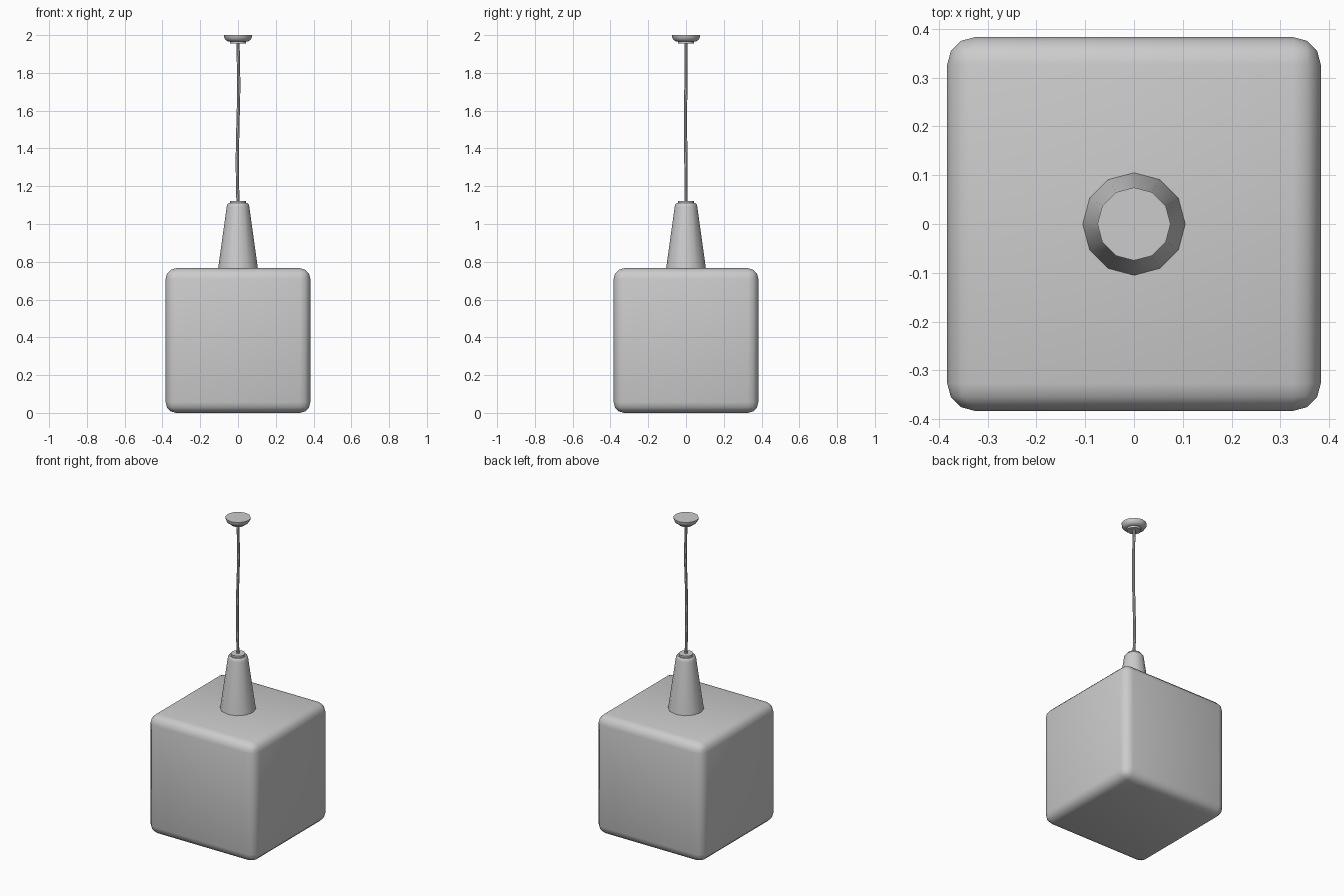
import bpy, bmesh, math

if "Cube" in bpy.data.objects:
    bpy.data.objects.remove(bpy.data.objects["Cube"])

grey = bpy.data.materials.new("light grey")
grey.diffuse_color = (0.6, 0.6, 0.6, 1)
grey.use_nodes = True
grey.node_tree.nodes["Principled BSDF"].inputs["Base Color"].default_value = grey.diffuse_color


def finish(name, bm, angle=40):
    """Turn a bmesh into a smooth-shaded object with sharp edges kept."""
    bmesh.ops.recalc_face_normals(bm, faces=bm.faces)
    mesh = bpy.data.meshes.new(name)
    bm.to_mesh(mesh)
    bm.free()
    mesh.materials.append(grey)
    obj = bpy.data.objects.new(name, mesh)
    bpy.context.collection.objects.link(obj)
    bpy.ops.object.select_all(action='DESELECT')
    bpy.context.view_layer.objects.active = obj
    obj.select_set(True)
    bpy.ops.object.shade_smooth_by_angle(angle=math.radians(angle))
    return obj


def lathe(name, rings, sides=12):
    """Closed stack of rings given as (radius, z, x offset, y offset)."""
    bm = bmesh.new()
    loops = []
    for r, z, dx, dy in rings:
        loops.append([bm.verts.new((dx + r * math.cos(math.tau * i / sides),
                                    dy + r * math.sin(math.tau * i / sides), z))
                      for i in range(sides)])
    for a, b in zip(loops, loops[1:]):
        for i in range(sides):
            j = (i + 1) % sides
            bm.faces.new((a[i], a[j], b[j], b[i]))
    bm.faces.new(loops[0][::-1])
    bm.faces.new(loops[-1])
    return finish(name, bm)


def centred(profile):
    return [(r, z, 0, 0) for r, z in profile]


# Rounded cube shade
SIZE = 0.766
bm = bmesh.new()
bmesh.ops.create_cube(bm, size=SIZE)
bmesh.ops.translate(bm, verts=bm.verts, vec=(0, 0, SIZE / 2))
bmesh.ops.bevel(bm, geom=bm.edges[:], offset=0.056, segments=3,
                profile=0.5, affect='EDGES')
finish("cube_shade", bm)

# Tapered lamp holder with a chamfered rim
lathe("lamp_holder", centred([(0.106, 0.76), (0.06, 1.09), (0.057, 1.103), (0.05, 1.11)]))

# Cord collar on top of the holder
lathe("cord_collar", centred([(0.042, 1.10), (0.042, 1.122)]))

# Slightly wavy hanging cord
cord = [(1.11, 0, 0), (1.22, -0.003, 0), (1.35, -0.004, -0.001), (1.45, -0.002, -0.002),
        (1.55, 0, -0.003), (1.65, 0.003, -0.002), (1.75, 0.004, 0), (1.85, 0.002, 0),
        (1.96, 0, 0)]
lathe("hanging_cord", [(0.0085, z, x, y) for z, x, y in cord], sides=8)

# Ceiling canopy with its stepped underside
lathe("ceiling_canopy", centred([(0.042, 1.955), (0.042, 1.967), (0.055, 1.967),
                                 (0.067, 1.976), (0.073, 1.988), (0.075, 2.0)]))
